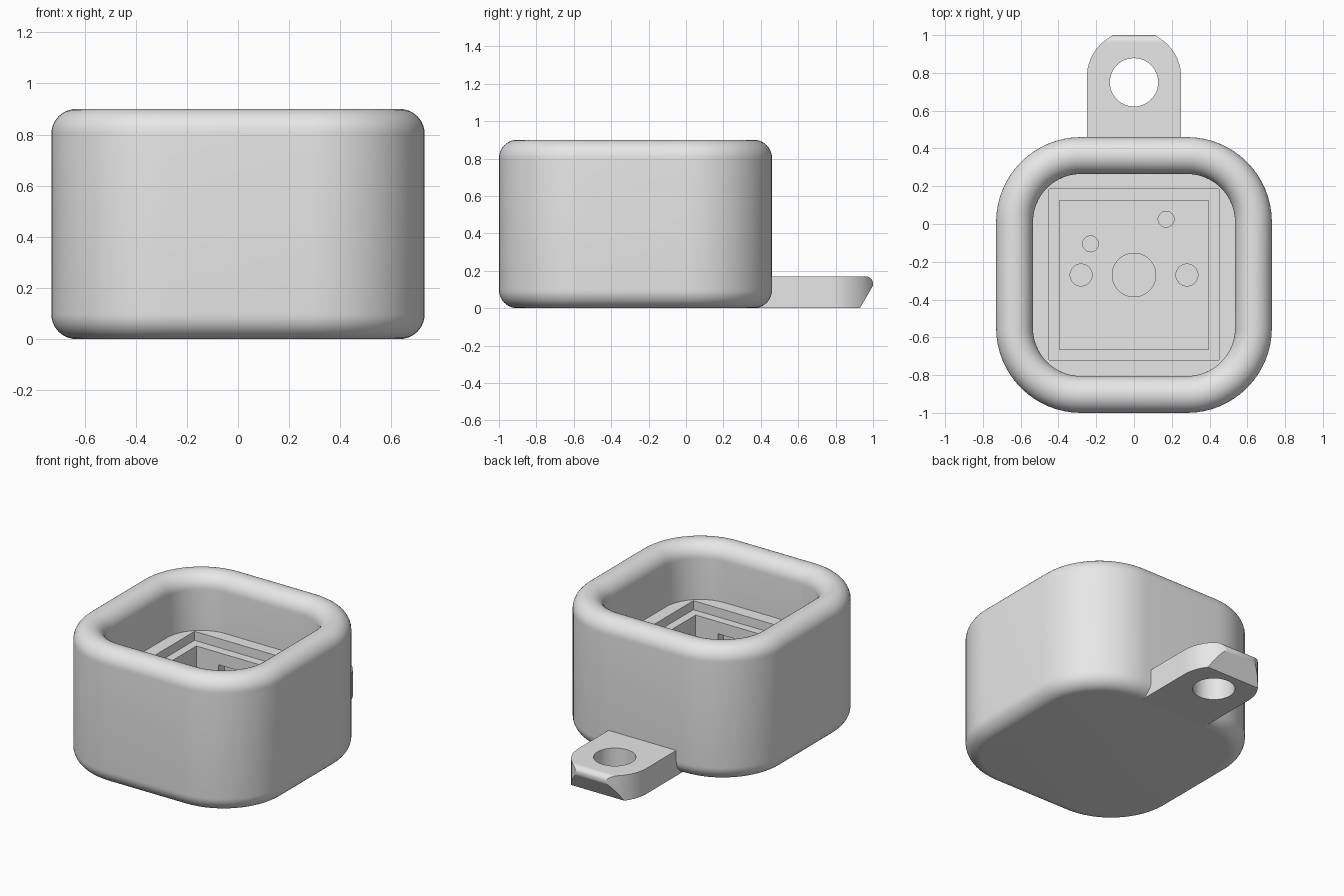
import bpy, bmesh, math
from mathutils import Vector

cube = bpy.data.objects.get("Cube")
if cube:
    bpy.data.objects.remove(cube, do_unlink=True)

grey = bpy.data.materials.new("plain_grey")
grey.use_nodes = True
grey.diffuse_color = (0.8, 0.8, 0.8, 1)
grey.node_tree.nodes["Principled BSDF"].inputs["Base Color"].default_value = grey.diffuse_color

CY = -0.27      # centre of the body in y
HALF = 0.73     # half width of the body
CORNER = 0.45   # plan corner radius
RIM = 0.0975    # edge rounding; the wall is two of these thick


def finish(name, bm):
    bmesh.ops.recalc_face_normals(bm, faces=bm.faces)
    mesh = bpy.data.meshes.new(name)
    bm.to_mesh(mesh)
    bm.free()
    mesh.materials.append(grey)
    obj = bpy.data.objects.new(name, mesh)
    bpy.context.collection.objects.link(obj)
    return obj


def loft(name, rings):
    """Skin a list of equal-length closed rings and cap both ends."""
    bm = bmesh.new()
    loops = [[bm.verts.new(p) for p in ring] for ring in rings]
    for a, b in zip(loops, loops[1:]):
        for i in range(len(a)):
            j = (i + 1) % len(a)
            bm.faces.new((a[i], a[j], b[j], b[i]))
    bm.faces.new(loops[0])
    bm.faces.new(loops[-1])
    return finish(name, bm)


def arc(cx, cy, r, start, end, n):
    angles = [math.radians(start + (end - start) * i / n) for i in range(n + 1)]
    return [(cx + r * math.cos(t), cy + r * math.sin(t)) for t in angles]


def rounded_square(inset, z):
    core, r = HALF - CORNER, CORNER - inset
    pts = []
    for k, (sx, sy) in enumerate([(1, 1), (-1, 1), (-1, -1), (1, -1)]):
        pts += arc(sx * core, CY + sy * core, r, k * 90, k * 90 + 90, 16)
    return [(x, y, z) for x, y in pts]


def box(x, y0, y1, z0, z1):
    ring = [(-x, y0), (x, y0), (x, y1), (-x, y1)]
    return loft("box_cutter", [[(a, b, z) for a, b in ring] for z in (z0, z1)])


def peg(x, y, r, z0, z1):
    ring = arc(x, y, r, 0, 360, 48)[:-1]
    return loft("hole_cutter", [[(a, b, z) for a, b in ring] for z in (z0, z1)])


def apply_cuts(obj, cutters, operation="DIFFERENCE"):
    for c in cutters:
        mod = obj.modifiers.new("cut", "BOOLEAN")
        mod.operation, mod.solver, mod.object = operation, "EXACT", c
    graph = bpy.context.evaluated_depsgraph_get()
    mesh = bpy.data.meshes.new_from_object(obj.evaluated_get(graph))
    obj.modifiers.clear()
    obj.data = mesh
    for c in cutters:
        bpy.data.objects.remove(c, do_unlink=True)


def smooth(obj):
    bpy.ops.object.select_all(action="DESELECT")
    obj.select_set(True)
    bpy.context.view_layer.objects.active = obj
    bpy.ops.object.shade_smooth_by_angle(angle=math.radians(30))


# Body: hollow cup with rounded base edge and full-round rim
profile = arc(RIM, RIM, RIM, 270, 180, 10)
profile += arc(RIM, 0.9 - RIM, RIM, 180, 0, 20)
profile.append((2 * RIM, 0.53))
body = loft("body", [rounded_square(inset, z) for inset, z in profile])

# Stepped square socket, clip notches, and pin holes in its floor
FLOOR = 0.24
cutters = [
    box(0.45, CY - 0.45, CY + 0.455, 0.47, 0.6),
    box(0.395, CY - 0.395, CY + 0.395, FLOOR, 0.55),
    box(0.23, CY - 0.455, CY + 0.455, FLOOR + 0.02, 0.389),
]
for x, y, r in [(0, 0, 0.115), (-0.28, 0, 0.058), (0.28, 0, 0.058),
                (-0.23, 0.165, 0.042), (0.17, 0.295, 0.042)]:
    cutters.append(peg(x, CY + y, r, 0.06, FLOOR + 0.05))
apply_cuts(body, cutters)
smooth(body)

# Keyring tab: round-ended plan trimmed by an undercut side profile
TOP = 0.17
plan = arc(0, 0.775, 0.25, 0, 180, 32) + [(-0.25, 0.36), (0.25, 0.36)]
tab = loft("keyring_tab", [[(x, y, z) for x, y in plan] for z in (0, TOP)])
side = [(0.2, -0.1), (0.875, -0.1), (0.93, 0), (0.994, 0.11)]
side += arc(0.96, TOP - 0.04, 0.04, -15, 90, 8) + [(0.2, TOP)]
trim = loft("trim_shape", [[(x, y, z) for y, z in side] for x in (-0.4, 0.4)])
apply_cuts(tab, [trim], "INTERSECT")
apply_cuts(tab, [peg(0, 0.75, 0.128, -0.1, 0.3)])
smooth(tab)
